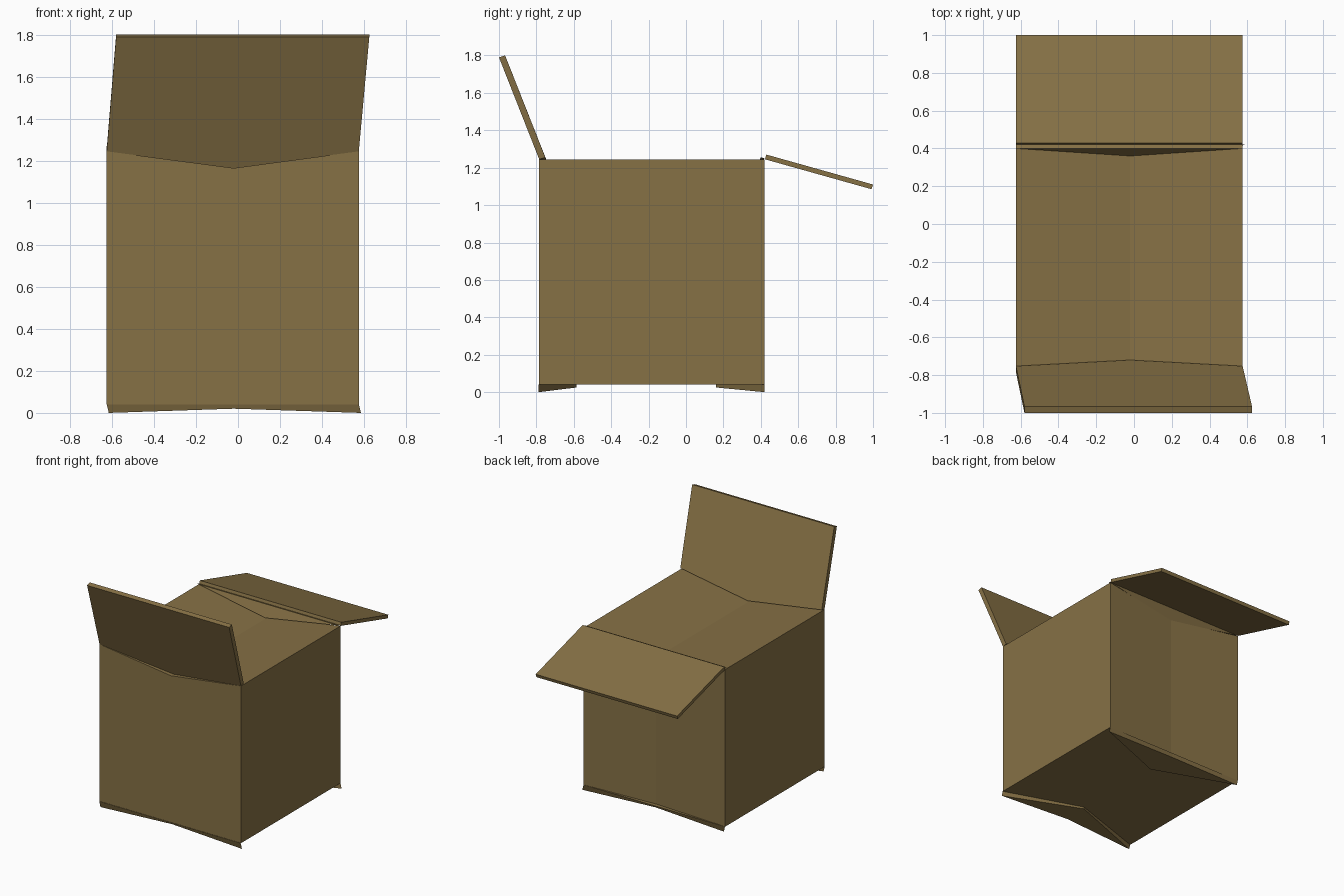
import bpy, bmesh
from mathutils import Vector

if "Cube" in bpy.data.objects:
    bpy.data.objects.remove(bpy.data.objects["Cube"])

card = bpy.data.materials.new("cardboard_brown")
card.diffuse_color = (0.24, 0.165, 0.06, 1)
card.use_nodes = True
card.node_tree.nodes["Principled BSDF"].inputs["Base Color"].default_value = card.diffuse_color

LEFT, MID, RIGHT = -0.625, -0.02, 0.575
FRONT, BACK = -0.785, 0.42
RIM, VALLEY, FLOOR = 1.245, 1.165, 0.04


def make_object(name, bm):
    bmesh.ops.recalc_face_normals(bm, faces=bm.faces[:])
    mesh = bpy.data.meshes.new(name)
    bm.to_mesh(mesh)
    bm.free()
    mesh.materials.append(card)
    obj = bpy.data.objects.new(name, mesh)
    bpy.context.collection.objects.link(obj)
    return obj


def slab(name, outline, offset):
    """Closed sheet between an outline and its shifted copy."""
    bm = bmesh.new()
    near = [bm.verts.new(p) for p in outline]
    far = [bm.verts.new(Vector(p) + Vector(offset)) for p in outline]
    bm.faces.new(near)
    bm.faces.new(far)
    n = len(near)
    for i in range(n):
        j = (i + 1) % n
        bm.faces.new((near[i], near[j], far[j], far[i]))
    return make_object(name, bm)


# Box body: sagging top and a slight crease down the back wall
bm = bmesh.new()
columns = []
for x, top, back in ((LEFT, RIM, BACK), (MID, VALLEY, BACK - 0.03), (RIGHT, RIM, BACK)):
    columns.append([bm.verts.new(p) for p in
                    ((x, FRONT, FLOOR), (x, back, FLOOR), (x, back, top), (x, FRONT, top))])
for a, b in zip(columns, columns[1:]):
    for i in range(4):
        j = (i + 1) % 4
        bm.faces.new((a[i], a[j], b[j], b[i]))
bm.faces.new(columns[0])
bm.faces.new(columns[2])
make_object("box_body", bm)

# Raised front flap, skewed sideways, with a pointed lower edge filling the sag
slab("front_flap",
     [(LEFT, FRONT, RIM), (MID, FRONT + 0.032, VALLEY), (RIGHT, FRONT, RIM),
      (0.625, -1.0, 1.79), (-0.58, -1.0, 1.79)],
     (0, 0.033, 0.01))

# Back flap drooping outwards, and the pointed piece under its hinge
slab("back_flap",
     [(LEFT, 0.43, 1.27), (RIGHT, 0.43, 1.27), (RIGHT, 1.0, 1.11), (LEFT, 1.0, 1.11)],
     (0, -0.008, -0.025))
slab("back_hinge_gusset",
     [(LEFT, BACK, 1.25), (MID, BACK - 0.04, VALLEY), (RIGHT, BACK, 1.25)],
     (0, -0.02, 0.006))


# Bottom flaps: pointed sheets folded under the front and back edges
def bottom_flap(name, edge, tip):
    bm = bmesh.new()
    inward = 0.02 if tip > edge else -0.02
    low = [bm.verts.new(p) for p in
           ((LEFT + 0.01, edge, 0.0), (MID, edge + inward, 0.02),
            (RIGHT + 0.01, edge, 0.0), (MID, tip, 0.025))]
    high = [bm.verts.new(p) for p in
            ((LEFT, edge, 0.041), (MID, edge, 0.041),
             (RIGHT, edge, 0.041), (MID, tip, 0.041))]
    for ring in (low, high):
        bm.faces.new((ring[0], ring[1], ring[3]))
        bm.faces.new((ring[1], ring[2], ring[3]))
    for i in range(4):
        j = (i + 1) % 4
        bm.faces.new((low[i], low[j], high[j], high[i]))
    make_object(name, bm)


bottom_flap("bottom_front_flap", FRONT - 0.003, -0.585)
bottom_flap("bottom_back_flap", BACK, 0.16)
